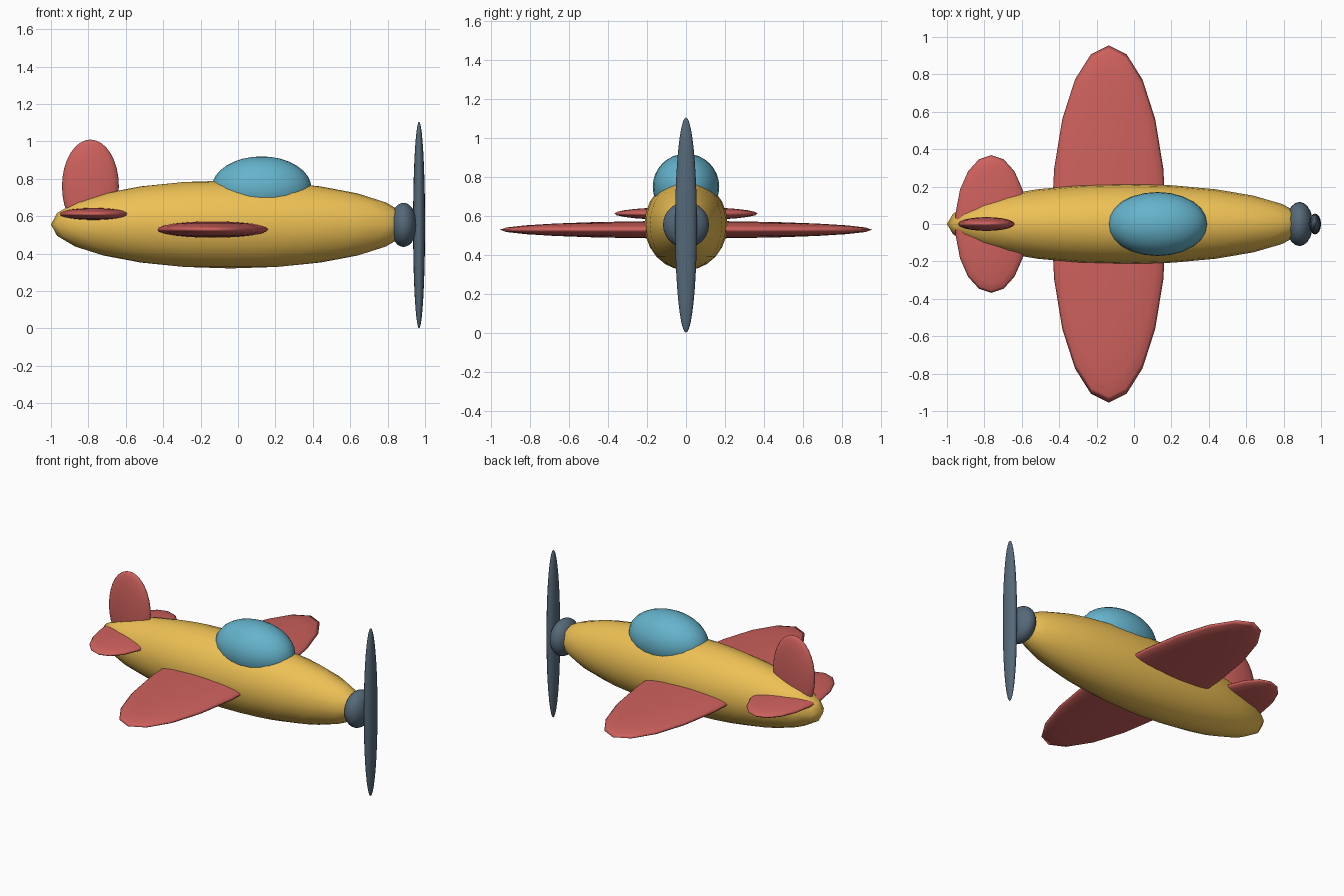
import bpy

if "Cube" in bpy.data.objects:
    bpy.data.objects.remove(bpy.data.objects["Cube"])


def paint(name, rgb):
    m = bpy.data.materials.new(name)
    m.diffuse_color = (*rgb, 1)
    m.use_nodes = True
    m.node_tree.nodes["Principled BSDF"].inputs["Base Color"].default_value = m.diffuse_color
    return m


YELLOW = paint("yellow", (0.85, 0.53, 0.09))
RED = paint("red", (0.62, 0.12, 0.11))
BLUE = paint("blue", (0.13, 0.45, 0.60))
SLATE = paint("slate", (0.09, 0.14, 0.19))


def ellipsoid(name, centre, radii, mat, segments=20, rings=12):
    """Smooth stretched sphere given by its centre and half sizes."""
    bpy.ops.mesh.primitive_uv_sphere_add(segments=segments, ring_count=rings,
                                         radius=1, location=centre)
    ob = bpy.context.object
    ob.name = name
    ob.scale = radii
    bpy.ops.object.transform_apply(location=False, rotation=False, scale=True)
    bpy.ops.object.shade_smooth()
    ob.data.materials.append(mat)
    return ob


# Body and cockpit bubble
ellipsoid("fuselage", (-0.04, 0, 0.556), (0.96, 0.214, 0.235), YELLOW, 24, 12)
ellipsoid("canopy", (0.126, 0, 0.75), (0.267, 0.171, 0.17), BLUE, 24, 16)

# Wing and tail surfaces, each running through the body
ellipsoid("main_wing", (-0.135, 0, 0.529), (0.307, 0.955, 0.045), RED, 20, 12)
ellipsoid("tailplane", (-0.763, 0, 0.612), (0.193, 0.368, 0.034), RED, 18, 12)
ellipsoid("tail_fin", (-0.789, 0, 0.76), (0.152, 0.037, 0.25), RED, 20, 16)

# Nose hub and propeller
ellipsoid("spinner", (0.885, 0, 0.554), (0.072, 0.118, 0.118), SLATE, 20, 14)
ellipsoid("propeller", (0.968, 0, 0.553), (0.032, 0.056, 0.553), SLATE, 16, 20)
